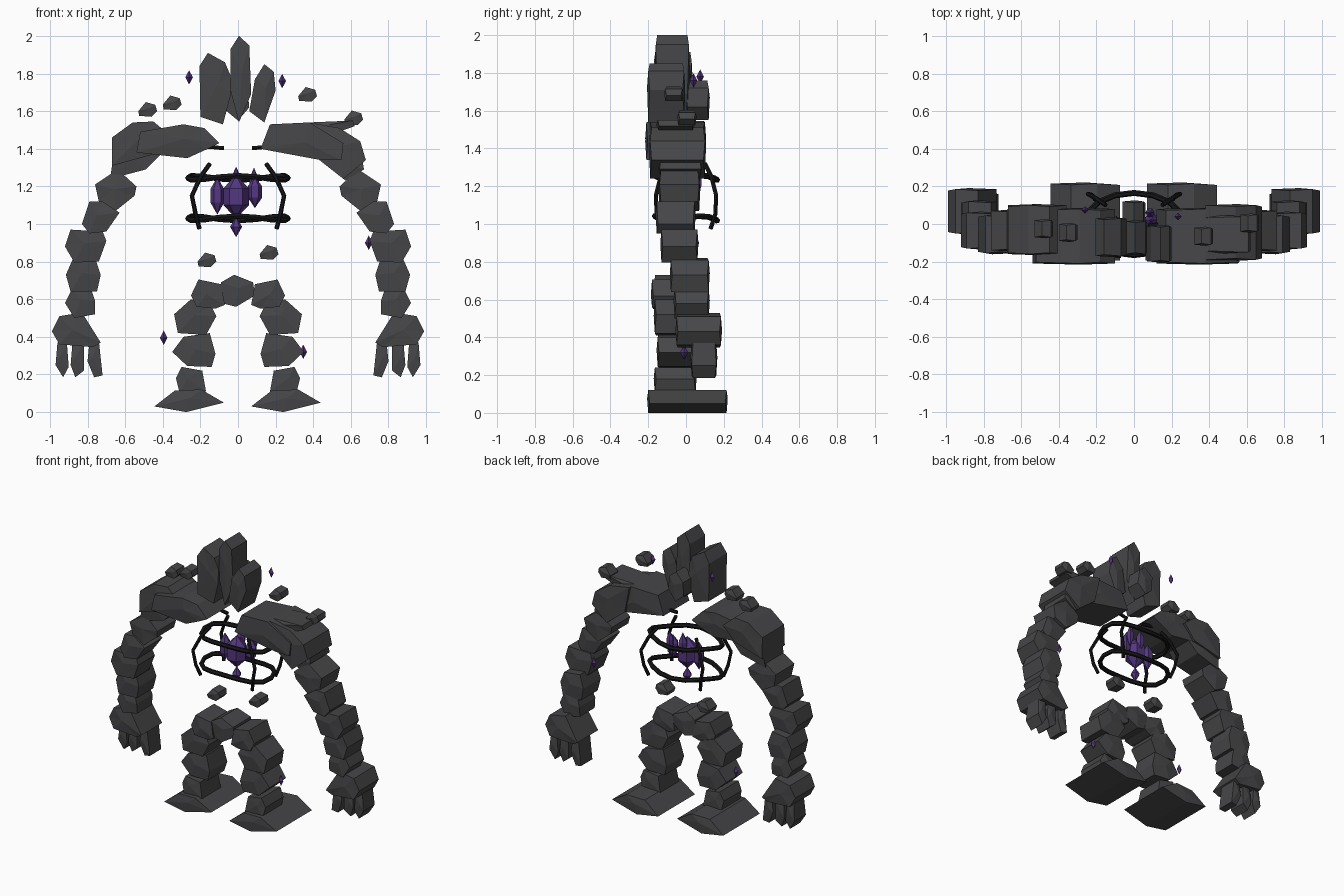
import bpy, bmesh, math

if "Cube" in bpy.data.objects:
    bpy.data.objects.remove(bpy.data.objects["Cube"])


def material(name, rgb):
    m = bpy.data.materials.new(name)
    m.diffuse_color = (*rgb, 1)
    m.use_nodes = True
    m.node_tree.nodes["Principled BSDF"].inputs["Base Color"].default_value = m.diffuse_color
    return m


STONE = material("dark_stone", (0.062, 0.062, 0.066))
IRON = material("black_iron", (0.008, 0.008, 0.009))
PURPLE = material("purple_crystal", (0.09, 0.038, 0.22))


def finish(bm, name, mat):
    bmesh.ops.recalc_face_normals(bm, faces=bm.faces)
    me = bpy.data.meshes.new(name)
    bm.to_mesh(me)
    bm.free()
    me.materials.append(mat)
    ob = bpy.data.objects.new(name, me)
    bpy.context.collection.objects.link(ob)
    return ob


def rock(name, pts, y0, y1, mirror=False, shift=0.0):
    """Faceted boulder: an x-z outline in hundredths, run from y0 to y1 with shallow peaked caps."""
    for s in ((1, -1) if mirror else (1,)):
        bm = bmesh.new()
        outline = [(s * x / 100 + shift, z / 100) for x, z in pts]
        n = len(outline)
        cx = sum(p[0] for p in outline) / n
        cz = sum(p[1] for p in outline) / n
        rings = []
        for y, out in ((y0, -0.012), (y1, 0.012)):
            # alternate corners step inwards a little to give chipped faces
            ring = [bm.verts.new((x, y - out * 0.6 * (i % 2), z)) for i, (x, z) in enumerate(outline)]
            peak = bm.verts.new((cx + 0.01 * s, y + out * 0.5, cz + 0.012))
            for i in range(n):
                bm.faces.new((ring[i], ring[(i + 1) % n], peak))
            rings.append(ring)
        a, b = rings
        for i in range(n):
            j = (i + 1) % n
            bm.faces.new((a[i], a[j], b[j], b[i]))
        side = ("right_" if s > 0 else "left_") if mirror else ""
        finish(bm, side + name, STONE)


def crystal(name, x, y, z, r, h, belt=0.0, sides=4):
    """Double-pointed gem, optionally with a straight middle belt."""
    bm = bmesh.new()
    levels = [-belt, belt] if belt else [0]
    rings = [[bm.verts.new((x + r * math.cos(math.tau * i / sides),
                            y + r * math.sin(math.tau * i / sides), z + dz))
              for i in range(sides)] for dz in levels]
    low, top = bm.verts.new((x, y, z - h)), bm.verts.new((x, y, z + h))
    for i in range(sides):
        j = (i + 1) % sides
        bm.faces.new((rings[0][j], rings[0][i], low))
        bm.faces.new((rings[-1][i], rings[-1][j], top))
        if belt:
            bm.faces.new((rings[0][i], rings[0][j], rings[1][j], rings[1][i]))
    finish(bm, name, PURPLE)


def bar(name, pts, radius, closed=False):
    cu = bpy.data.curves.new(name, 'CURVE')
    cu.dimensions = '3D'
    cu.bevel_depth = radius
    cu.bevel_resolution = 1
    cu.use_fill_caps = True
    sp = cu.splines.new('POLY')
    sp.points.add(len(pts) - 1)
    for p, co in zip(sp.points, pts):
        p.co = (*co, 1)
    sp.use_cyclic_u = closed
    cu.materials.append(IRON)
    ob = bpy.data.objects.new(name, cu)
    bpy.context.collection.objects.link(ob)
    bpy.ops.object.select_all(action='DESELECT')
    ob.select_set(True)
    bpy.context.view_layer.objects.active = ob
    bpy.ops.object.convert(target='MESH')
    for f in ob.data.polygons:
        f.use_smooth = False


# Head shards
rock("head_shard_left", [(-20.5, 184), (-16, 191), (-7, 186), (-4, 179), (-4, 168), (-8, 153), (-20, 157)], -.17, .03)
rock("head_shard_middle", [(-4, 193), (.5, 200), (6, 195), (7, 169), (.5, 154), (-4, 171)], -.16, .015)
rock("head_shard_right", [(9, 177), (14, 185), (19, 181), (20, 171), (14, 154), (6, 160)], -.2, -.01)
rock("head_shard_back", [(-6, 170), (0, 176), (5, 172), (6, 162), (0, 155), (-6, 160)], 0, .12)

# Shoulders
rock("left_collar", [(-10, 143), (-18, 151), (-29, 153), (-52, 149), (-54, 138), (-27, 135), (-16, 140)], -.21, .08)
rock("left_shoulder", [(-56, 154), (-45, 154.5), (-36, 147), (-45, 137), (-67, 131), (-67, 146)], -.16, .1)
rock("left_shoulder_base", [(-67, 131), (-60, 139), (-47, 139), (-41, 137), (-49, 129), (-68, 124)], -.14, .08)
rock("right_collar", [(12, 140), (17, 153), (38, 154), (56, 143), (55, 134), (44, 134), (17, 139)], -.21, .08)
rock("right_shoulder", [(38, 154), (54, 151), (65, 144), (68, 134), (56, 124), (42, 135)], -.19, .1)
rock("right_shoulder_spike", [(30, 150), (38, 154), (61, 155), (62, 152), (48, 147)], -.15, .04)
rock("right_shoulder_base", [(50, 132), (66, 135), (67, 129), (57, 123)], -.14, .08)

# Arms
rock("upper_arm", [(54, 120), (64, 129), (76, 121), (74, 112), (65, 107), (55, 115)], -.14, .07, True)
rock("elbow", [(63, 106), (72, 112), (79, 112), (83, 100), (79, 95), (70, 96)], -.155, .045, True)
rock("forearm_top", [(70, 91), (72, 96), (89, 97), (92, 88), (87, 79.5), (74, 80)], -.13, .06, True)
rock("forearm_middle", [(73, 73), (76, 82), (88, 81), (91.5, 73), (89, 64), (75, 64)], -.08, .12, True)
rock("wrist", [(76, 59), (78, 65), (88, 66), (92, 58), (87, 50), (76, 52)], -.06, .12, True)
rock("hand", [(73, 37), (83, 53), (95, 51), (99, 43), (95, 36), (77, 34.5)], -.05, .185, True)
rock("finger_inner", [(74, 38), (79, 37), (80, 27), (76.5, 18.5), (72, 19.5)], .03, .16, True)
rock("finger_middle", [(82, 37), (88, 37), (89, 25), (86.5, 18.5), (82, 22)], .03, .16, True)
rock("finger_outer", [(91, 37), (96, 37), (97, 25), (93, 18.5), (90, 24)], .03, .16, True)

# Pelvis and legs
rock("pelvis", [(-9, 69), (-2, 73), (8, 69), (9, 62), (-1, 56), (-9, 58)], -.17, .03)
rock("hip", [(7, 57), (9, 68), (21, 70.5), (25, 62), (22, 56), (12, 55)], -.18, .03, True)
rock("thigh", [(11.5, 51), (14, 56), (25, 60), (34, 52), (32, 42), (17, 41)], -.165, .04, True)
rock("knee", [(12, 31), (15, 42), (29, 40), (35, 32), (27, 24.5), (14, 24)], -.15, .05, True)
rock("ankle", [(17, 11), (19, 22), (30, 24), (33, 18), (31, 10)], -.165, .05, True)
foot = [(7, 3), (18, 11.5), (32, 12), (44, 5), (24, 0)]
rock("right_foot", foot, -.2, .215)
rock("left_foot", foot, -.2, .215, shift=-.515)

# Floating pebbles
chip = [(-5, -1), (-1, 3.8), (4, 2.4), (5, -1), (2, -4), (-4.5, -3.5)]
for i, (x, y, z) in enumerate([(-.48, -.025, 1.61), (-.35, -.045, 1.645), (.37, -.065, 1.69),
                               (.615, .005, 1.565), (-.165, 0, .81), (.165, 0, .85)]):
    rock("pebble_%d" % i, [(x * 100 + a, z * 100 + b) for a, b in chip], y - .045, y + .045)

# Rib cage: two hoops, four bent uprights and collar rods
for name, z0 in (("upper_rib_hoop", 1.245), ("lower_rib_hoop", 1.03)):
    loop = []
    for i in range(16):
        a = math.tau * i / 16
        loop.append((.265 * math.cos(a), .165 * math.sin(a), z0 + .012 * math.sin(3 * a)))
    bar(name, loop, .016, True)
for sx in (1, -1):
    for sy in (1, -1):
        bar("rib_upright", [(sx * .15, sy * .10, 1.32), (sx * .2, sy * .135, 1.25), (sx * .245, sy * .16, 1.15),
                            (sx * .225, sy * .155, 1.05), (sx * .205, sy * .13, .975)], .012)
    bar("collar_rod", [(sx * .3, .02, 1.42), (sx * .15, 0, 1.41), (sx * .075, -.01, 1.403)], .012)

# Heart crystals
crystal("heart_crystal", -.01, 0, 1.145, .068, .115, .045, 6)
crystal("heart_crystal_top", -.01, .05, 1.22, .03, .085, .02, 6)
crystal("heart_crystal_bottom", -.01, .0, .985, .032, .055, 0, 6)
crystal("heart_crystal_left", -.11, .01, 1.15, .037, .1, .035, 6)
crystal("heart_crystal_right", .09, .02, 1.17, .038, .085, .03, 6)
crystal("heart_crystal_back", .085, .06, 1.22, .025, .08, .02, 6)

# Drifting crystal slivers
for i, (x, y, z) in enumerate([(-.26, .075, 1.78), (.235, .04, 1.76), (-.395, 0, .395),
                               (.347, -.01, .32), (.695, .05, .9)]):
    crystal("crystal_sliver_%d" % i, x, y, z, .02, .038)
